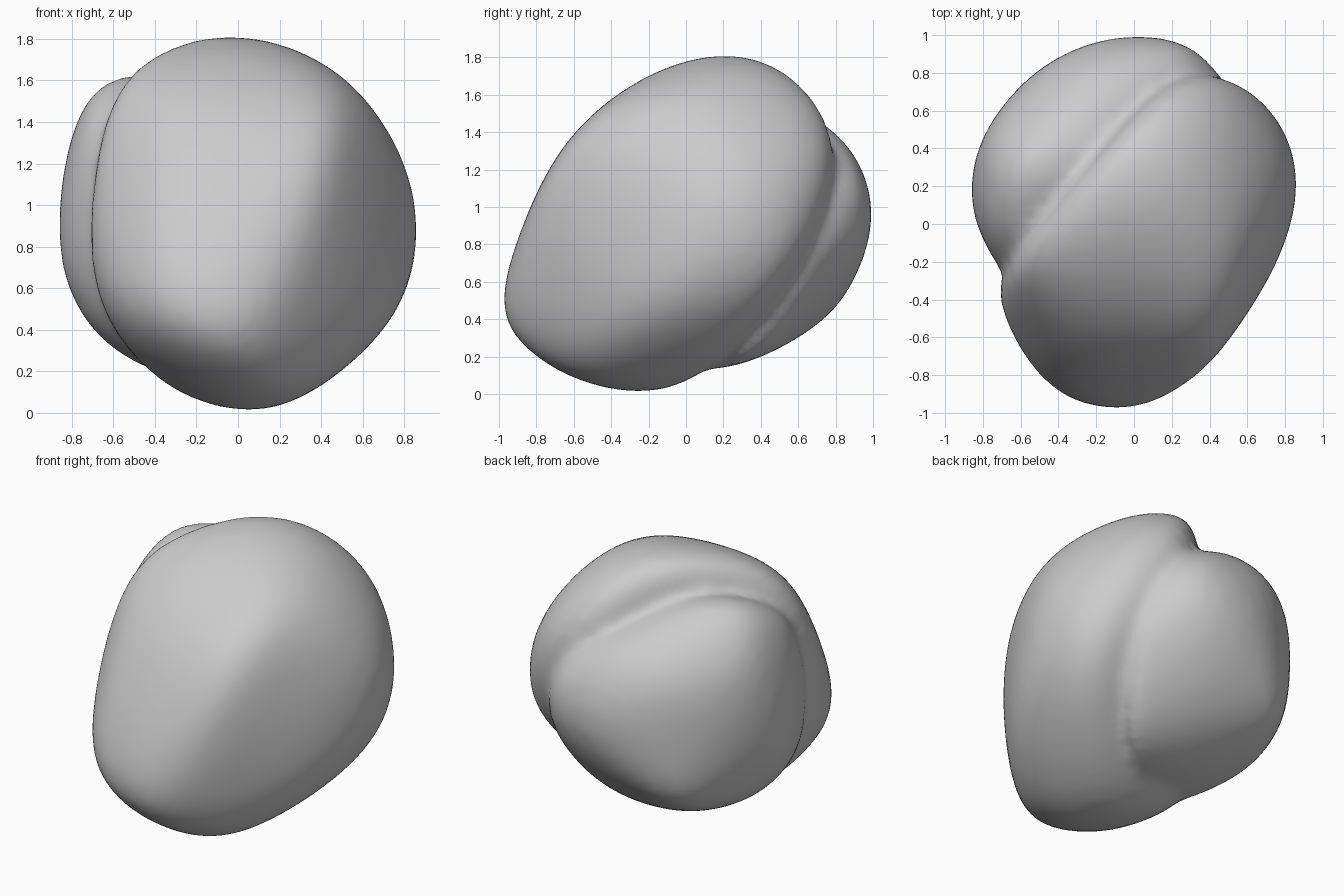
import bpy, bmesh, math
from mathutils import Vector

if "Cube" in bpy.data.objects:
    bpy.data.objects.remove(bpy.data.objects["Cube"])

# View frames: (right, up, origin)
O, MID = Vector((0, 0, 0)), Vector((0, 0, 0.91))
A, B = 0.574, 0.819
S, C = 0.423, 0.906
FRONT = (Vector((1, 0, 0)), Vector((0, 0, 1)), O)
RIGHT = (Vector((0, 1, 0)), Vector((0, 0, 1)), O)
TOP = (Vector((1, 0, 0)), Vector((0, 1, 0)), O)
FR_HIGH = (Vector((B, A, 0)), Vector((-A * S, B * S, C)), MID)
BL_HIGH = (Vector((-B, -A, 0)), Vector((A * S, -B * S, C)), MID)
BR_LOW = (Vector((-B, A, 0)), Vector((A * S, B * S, C)), MID)

# Outlines of the large lobe
big_front = [(0, 1.82), (.38, 1.72), (.64, 1.5), (.8, 1.2), (.86, .96), (.8, .57), (.58, .24),
             (.25, .03), (0, .01), (-.29, .1), (-.61, .41), (-.71, .9), (-.7, 1.4), (-.5, 1.65), (-.2, 1.79)]
big_right = [(-1, .55), (-.98, .4), (-.9, .27), (-.63, .08), (-.2, 0), (-.05, .04), (.5, .52),
             (.72, .9), (.8, 1.3), (.7, 1.58), (.4, 1.8), (.2, 1.82), (-.2, 1.7), (-.55, 1.45)]
big_top = [(.45, .8), (.2, .76), (.05, .63), (-.7, -.22), (-.71, -.4), (-.53, -.8), (-.3, -.97),
           (-.12, -.99), (.2, -.89), (.54, -.58), (.76, -.2), (.86, .3), (.81, .48), (.59, .73)]
big_fr = [(-.72, .49), (-.375, .83), (.04, .935), (.31, .91), (.55, .8), (.83, .53), (.95, .13),
          (.89, -.24), (.64, -.6), (.08, -.95), (-.12, -1), (-.52, -.89), (-.83, -.61), (-.89, -.43)]
big_bl = [(-.95, .07), (-.92, .22), (-.69, .55), (-.51, .73), (-.11, .83), (.2, .77), (.5, .65),
          (.68, .46), (.81, .16), (.89, -.08), (.875, -.23), (.7, -.52)]
big_br = [(.345, .845), (.26, .93), (.065, .97), (-.33, .815), (-.54, .67), (-.7, .39), (-.786, -.08),
          (-.7, -.67), (-.57, -.875), (-.417, -.964), (-.12, -.96), (.2, -.83)]

# Outlines of the small lobe
small_top = [(.4, .87), (.24, .96), (-.05, 1), (-.3, .93), (-.53, .8), (-.72, .6), (-.87, .3),
             (-.87, .1), (-.78, -.15)]
small_right = [(.85, 1.35), (.92, 1.24), (1, 1), (.95, .73), (.85, .53), (.66, .34), (.33, .17), (.13, .13)]
small_front = [(-.5, 1.65), (-.69, 1.55), (-.83, 1.28), (-.86, .95), (-.83, .65), (-.65, .32), (-.43, .2)]
small_bl = [(-.75, .09), (.13, .476), (.49, .417), (.62, .32), (.715, -.107), (.65, -.506), (.35, -.78),
            (.11, -.83), (-.155, -.815), (-.57, -.63), (-.82, -.27), (-.82, -.107)]
small_br = [(.48, .72), (.69, .66), (.857, .476), (.935, .06), (.887, -.256), (.77, -.476), (.54, -.67), (.345, -.756)]

GROOVE = Vector((-.65, .73, -.2)).normalized()
POWER = 10


def tangent_planes(center, outlines):
    """Directions and distances of planes that touch the outlines."""
    planes = []
    for (right, up, origin), pts, a0, a1 in outlines:
        for a in range(a0, a1, 20):
            c, s = math.cos(math.radians(a)), math.sin(math.radians(a))
            n = right * c + up * s
            h = max(x * c + y * s for x, y in pts) + n.dot(origin - center)
            planes.append((n, max(h, 0.1)))
    return planes


def add_lobe(bm, center, outlines, inner_normal, inner_dist):
    """Ball blown up until it softly touches every tangent plane."""
    center = Vector(center)
    verts = bmesh.ops.create_icosphere(bm, subdivisions=5, radius=1)["verts"]
    dirs = [v.co.normalized() for v in verts]
    planes = tangent_planes(center, outlines) + [(inner_normal, inner_dist)]
    dots = [[n.dot(d) for d in dirs] for n, h in planes]
    dist = [h * 1.15 for n, h in planes]
    for step in range(10):
        total = [1e-9] * len(dirs)
        for row, h in zip(dots, dist):
            for i, q in enumerate(row):
                if q > 0:
                    total[i] += (q / h) ** POWER
        radii = [t ** (-1 / POWER) for t in total]
        if step < 9:
            for j, row in enumerate(dots):
                reach = max(r * q for r, q in zip(radii, row))
                dist[j] = min(max(dist[j] * (planes[j][1] / reach) ** 0.9, 0.1), 4)
    for v, d, r in zip(verts, dirs, radii):
        v.co = center + d * r


bm = bmesh.new()
# Large front lobe
add_lobe(bm, (.1, -.1, .9), [
    (FRONT, big_front, 0, 360), (RIGHT, big_right, 0, 360), (TOP, big_top, 0, 360),
    (FR_HIGH, big_fr, 0, 360), (BL_HIGH, big_bl, -40, 190), (BR_LOW, big_br, 50, 310)], GROOVE, .55)
# Small back lobe
add_lobe(bm, (-.3, .4, .88), [
    (TOP, small_top, 55, 216), (RIGHT, small_right, -95, 36), (FRONT, small_front, 115, 236),
    (BL_HIGH, small_bl, 0, 360), (BR_LOW, small_br, -80, 86)], -GROOVE, .36)

mesh = bpy.data.meshes.new("two_lobed_rock")
bm.to_mesh(mesh)
bm.free()
rock = bpy.data.objects.new("two_lobed_rock", mesh)
bpy.context.collection.objects.link(rock)

# Fuse the lobes and soften the groove
fuse = rock.modifiers.new("fuse", 'REMESH')
fuse.mode = 'VOXEL'
fuse.voxel_size = 0.035
fuse.use_smooth_shade = True
soften = rock.modifiers.new("soften", 'SMOOTH')
soften.factor = 0.5
soften.iterations = 8
